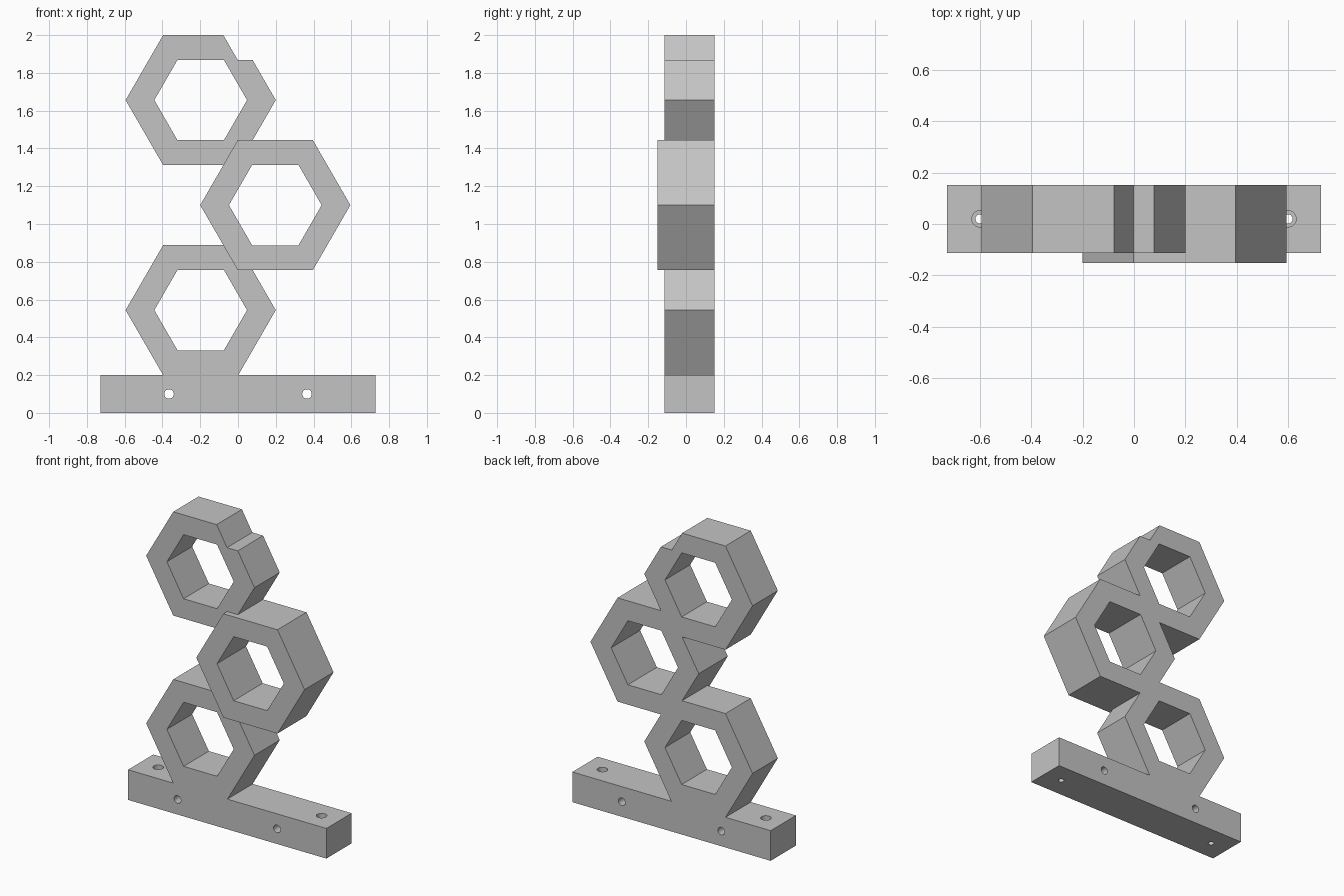
import bpy
import bmesh
from math import cos, sin, pi

BACK, FRONT, RAISED_FRONT = 0.152, -0.113, -0.152
OUTER, INNER = 0.3975, 0.2455          # hexagon corner radii
SIDE, FIRST_Z, STEP_Z = 0.1975, 0.544, 0.556

if "Cube" in bpy.data.objects:
    bpy.data.objects.remove(bpy.data.objects["Cube"])

grey = bpy.data.materials.new("plain grey")
grey.use_nodes = True
grey.diffuse_color = (0.55, 0.55, 0.55, 1)
grey.node_tree.nodes["Principled BSDF"].inputs["Base Color"].default_value = grey.diffuse_color


def finish(name, bm):
    bmesh.ops.recalc_face_normals(bm, faces=bm.faces)
    mesh = bpy.data.meshes.new(name)
    bm.to_mesh(mesh)
    bm.free()
    mesh.materials.append(grey)
    obj = bpy.data.objects.new(name, mesh)
    bpy.context.collection.objects.link(obj)
    return obj


def polygon(bm, radius, x, y, z, sides=6):
    turn = 2 * pi / sides
    return [bm.verts.new((x + radius * cos(i * turn), y, z + radius * sin(i * turn)))
            for i in range(sides)]


def hex_ring(name, x, z, front):
    bm = bmesh.new()
    loops = [polygon(bm, r, x, y, z) for r, y in
             ((OUTER, front), (OUTER, BACK), (INNER, BACK), (INNER, front))]
    for a, b in zip(loops, loops[1:] + loops[:1]):
        for i in range(6):
            j = (i + 1) % 6
            bm.faces.new((a[i], a[j], b[j], b[i]))
    return finish(name, bm)


def prism_cutter(x, z, radius, sides):
    bm = bmesh.new()
    a, b = (polygon(bm, radius, x, y, z, sides) for y in (-0.4, 0.4))
    bm.faces.new(a)
    bm.faces.new(b)
    for i in range(sides):
        j = (i + 1) % sides
        bm.faces.new((a[i], a[j], b[j], b[i]))
    return finish("cutter", bm)


def upright_cutter(x, y, bottom, radius):
    bpy.ops.mesh.primitive_cylinder_add(vertices=32, radius=radius, depth=0.6,
                                        location=(x, y, bottom + 0.3))
    return bpy.context.object


def cut(target, cutter):
    cutter.hide_render = True
    mod = target.modifiers.new("cut", 'BOOLEAN')
    mod.operation, mod.solver, mod.object = 'DIFFERENCE', 'EXACT', cutter
    bpy.context.view_layer.objects.active = target
    bpy.ops.object.modifier_apply(modifier=mod.name)
    bpy.data.objects.remove(cutter)


# Base bar
bm = bmesh.new()
bmesh.ops.create_cube(bm, size=1)
for v in bm.verts:
    v.co = (v.co.x * 1.456, v.co.y * (BACK - FRONT) + (BACK + FRONT) / 2, v.co.z * 0.2 + 0.1)
base = finish("base_bar", bm)

# Cross holes and stepped screw holes
for side in (-1, 1):
    cut(base, prism_cutter(side * 0.365, 0.1, 0.025, 32))
    cut(base, upright_cutter(side * 0.6, 0.02, -0.2, 0.018))
    cut(base, upright_cutter(side * 0.6, 0.02, 0.1, 0.032))

# Staggered hexagon rings, the middle one standing proud at the front
hex_ring("lower_ring", -SIDE, FIRST_Z, FRONT)
hex_ring("middle_ring", SIDE, FIRST_Z + STEP_Z, RAISED_FRONT)
top = hex_ring("upper_ring", -SIDE, FIRST_Z + 2 * STEP_Z, FRONT)

# Seat for a further ring, notched out of the top one
cut(top, prism_cutter(SIDE, FIRST_Z + 3 * STEP_Z, OUTER, 6))

bpy.ops.object.select_all(action='DESELECT')
base.select_set(True)
bpy.context.view_layer.objects.active = base
bpy.ops.object.shade_smooth_by_angle()
